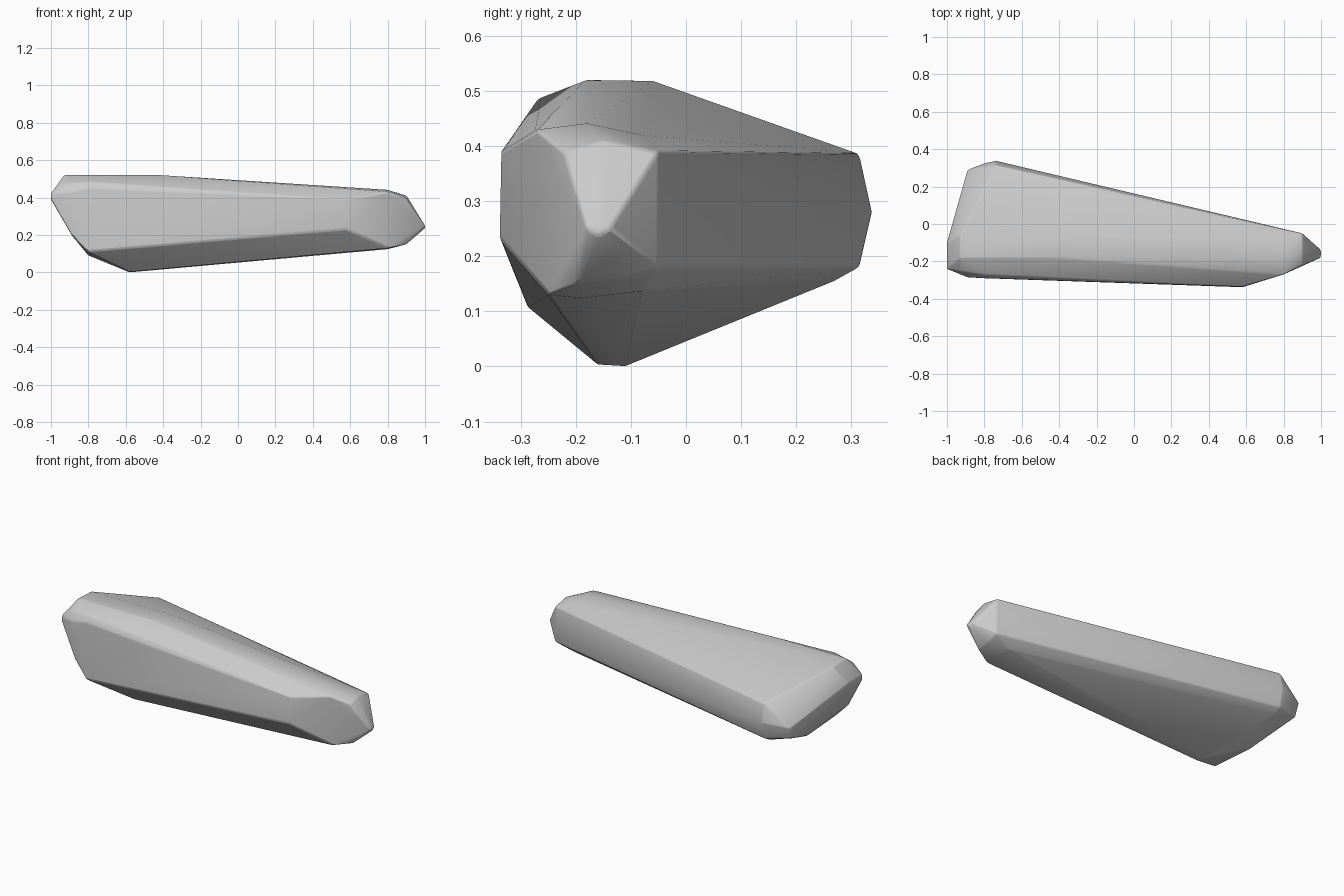
import bpy
import bmesh
import math

cube = bpy.data.objects.get("Cube")
if cube:
    bpy.data.objects.remove(cube, do_unlink=True)

# Single stone colour
stone = bpy.data.materials.new("stone grey")
stone.use_nodes = True
GREY = (0.6, 0.6, 0.6, 1)
stone.diffuse_color = GREY
bsdf = stone.node_tree.nodes["Principled BSDF"]
bsdf.inputs["Base Color"].default_value = GREY
bsdf.inputs["Roughness"].default_value = 0.8

# Cross-sections along the length: x -> (y, z) corners
sections = {
    -1.0: [(-.24, .39), (-.10, .39), (-.24, .42), (-.10, .42)],
    -.93: [(-.25, .47), (-.18, .52), (-.06, .515)],
    -.89: [(.29, .27), (.26, .20), (-.27, .20), (-.285, .43)],
    -.80: [(.325, .28), (-.29, .11), (-.29, .45), (-.27, .485), (.0, .09)],
    -.74: [(.315, .385), (.338, .28), (.315, .18), (.27, .155)],
    -.58: [(-.11, 0), (-.16, .003)],
    -.42: [(-.18, .52), (-.06, .518)],
    .58: [(-.335, .39), (-.338, .23)],
    .80: [(-.27, .43), (-.18, .441), (-.08, .42), (-.25, .13), (-.19, .124), (-.08, .137)],
    .90: [(-.22, .39), (-.15, .41), (-.05, .39), (-.05, .18), (-.20, .15), (-.12, .16)],
    1.0: [(-.18, .25), (-.14, .25), (-.16, .235)],
}

# Stretched faceted stone: hull around the sections
bm = bmesh.new()
for x, corners in sections.items():
    for y, z in corners:
        bm.verts.new((x, y, z))
hull = bmesh.ops.convex_hull(bm, input=bm.verts)
loose = {v for v in hull["geom_interior"] if isinstance(v, bmesh.types.BMVert)}
bmesh.ops.delete(bm, geom=list(loose), context="VERTS")
bmesh.ops.dissolve_limit(bm, angle_limit=math.radians(3), verts=bm.verts, edges=bm.edges)
bmesh.ops.recalc_face_normals(bm, faces=bm.faces)

mesh = bpy.data.meshes.new("long_stone")
bm.to_mesh(mesh)
bm.free()
mesh.materials.append(stone)
rock = bpy.data.objects.new("long_stone", mesh)
bpy.context.collection.objects.link(rock)

# Softly worn edges
bevel = rock.modifiers.new("worn_edges", "BEVEL")
bevel.width = 0.012
bevel.segments = 2
bevel.angle_limit = math.radians(20)

bpy.ops.object.select_all(action="DESELECT")
rock.select_set(True)
bpy.context.view_layer.objects.active = rock
bpy.ops.object.shade_smooth_by_angle(angle=math.radians(35))
